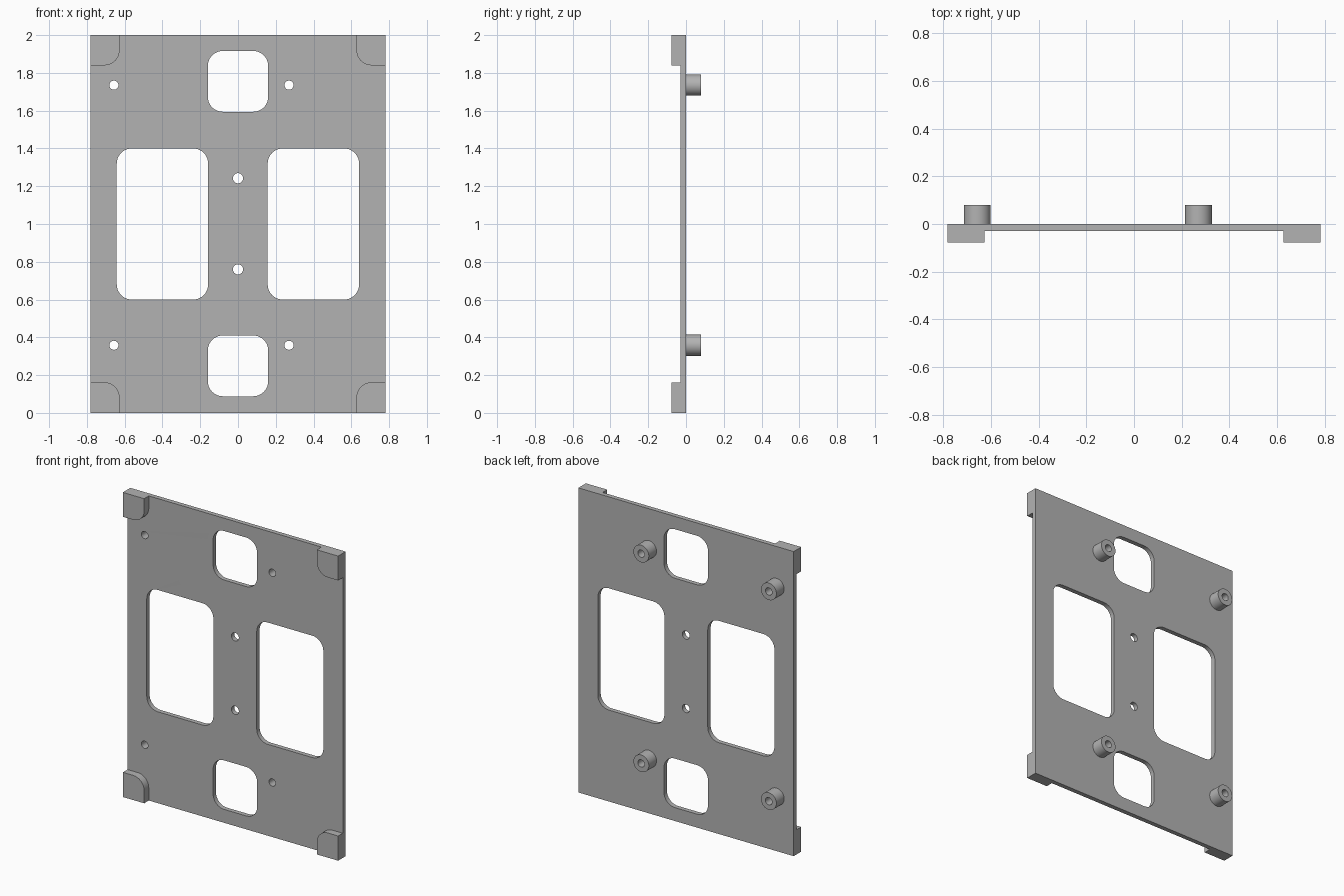
import bpy
import bmesh
from math import sin, cos, pi, radians
from mathutils import Matrix

cube = bpy.data.objects.get("Cube")
if cube:
    bpy.data.objects.remove(cube, do_unlink=True)

grey = bpy.data.materials.new("plain grey")
grey.use_nodes = True
colour = (0.45, 0.45, 0.45, 1)
grey.diffuse_color = colour
grey.node_tree.nodes["Principled BSDF"].inputs["Base Color"].default_value = colour


def rounded(x0, x1, z0, z1, radii, steps=10):
    """Rectangle outline; radii run from the +x +z corner, anticlockwise."""
    corners = ((x1, z1, -1, -1), (x0, z1, 1, -1), (x0, z0, 1, 1), (x1, z0, -1, 1))
    points = []
    for i, ((x, z, sx, sz), r) in enumerate(zip(corners, radii)):
        if r == 0:
            points.append((x, z))
            continue
        for k in range(steps + 1):
            a = (i + k / steps) * pi / 2
            points.append((x + sx * r + r * cos(a), z + sz * r + r * sin(a)))
    return points


def circle(x, z, r, n=40):
    return [(x + r * cos(2 * pi * k / n), z + r * sin(2 * pi * k / n)) for k in range(n)]


def slab(name, outlines, y0, y1):
    """Extrude a filled outline, with later outlines as holes, from y0 to y1."""
    curve = bpy.data.curves.new(name, "CURVE")
    curve.dimensions = "2D"
    curve.fill_mode = "BOTH"
    curve.extrude = (y1 - y0) / 2
    for outline in outlines:
        spline = curve.splines.new("POLY")
        spline.points.add(len(outline) - 1)
        for p, (x, z) in zip(spline.points, outline):
            p.co = (x, z, 0, 1)
        spline.use_cyclic_u = True
    helper = bpy.data.objects.new(name + " outline", curve)
    mesh = bpy.data.meshes.new_from_object(helper)
    bpy.data.objects.remove(helper)
    bpy.data.curves.remove(curve)

    # Stand the slab upright and weld its caps to its walls
    mesh.transform(Matrix.Translation((0, (y0 + y1) / 2, 0)) @ Matrix.Rotation(pi / 2, 4, "X"))
    bm = bmesh.new()
    bm.from_mesh(mesh)
    bmesh.ops.remove_doubles(bm, verts=bm.verts, dist=0.0001)
    bmesh.ops.recalc_face_normals(bm, faces=bm.faces)
    bm.to_mesh(mesh)
    bm.free()
    mesh.name = name
    mesh.materials.clear()
    mesh.materials.append(grey)
    obj = bpy.data.objects.new(name, mesh)
    bpy.context.collection.objects.link(obj)
    bpy.ops.object.select_all(action="DESELECT")
    obj.select_set(True)
    bpy.context.view_layer.objects.active = obj
    bpy.ops.object.shade_smooth_by_angle(angle=radians(30))
    return obj


W, H, BACK, FRONT = 0.782, 2.0, 0.0, -0.03
ROUND = (0.08,) * 4
bosses = [(x, z) for x in (-0.657, 0.27) for z in (0.358, 1.735)]

# Plate with windows, fixing holes and bores
outlines = [rounded(-W, W, 0, H, (0, 0, 0, 0))]
outlines += [rounded(x, x + 0.484, 0.6, 1.4, ROUND) for x in (-0.642, 0.157)]
outlines += [rounded(-0.16, 0.16, z, z + 0.322, ROUND) for z in (0.088, 1.594)]
outlines += [circle(0, z, 0.027) for z in (0.76, 1.242)]
outlines += [circle(x, z, 0.024) for x, z in bosses]
slab("plate", outlines, FRONT, BACK)

# Corner pads, each rounded at its inner corner
for side, x0, x1 in (("right", -W, -0.627), ("left", 0.627, W)):
    for level, z0, z1 in (("bottom", 0, 0.162), ("top", H - 0.16, H)):
        radii = [0, 0, 0, 0]
        inner = {("right", "bottom"): 0, ("left", "bottom"): 1,
                 ("left", "top"): 2, ("right", "top"): 3}[side, level]
        radii[inner] = 0.08
        slab(f"{level}_{side}_pad", [rounded(x0, x1, z0, z1, radii)], -0.078, FRONT)

# Hollow standoffs on the back
for x, z in bosses:
    name = ("top" if z > 1 else "bottom") + ("_left" if x > 0 else "_right") + "_standoff"
    slab(name, [circle(x, z, 0.056), circle(x, z, 0.024)], BACK, 0.08)
